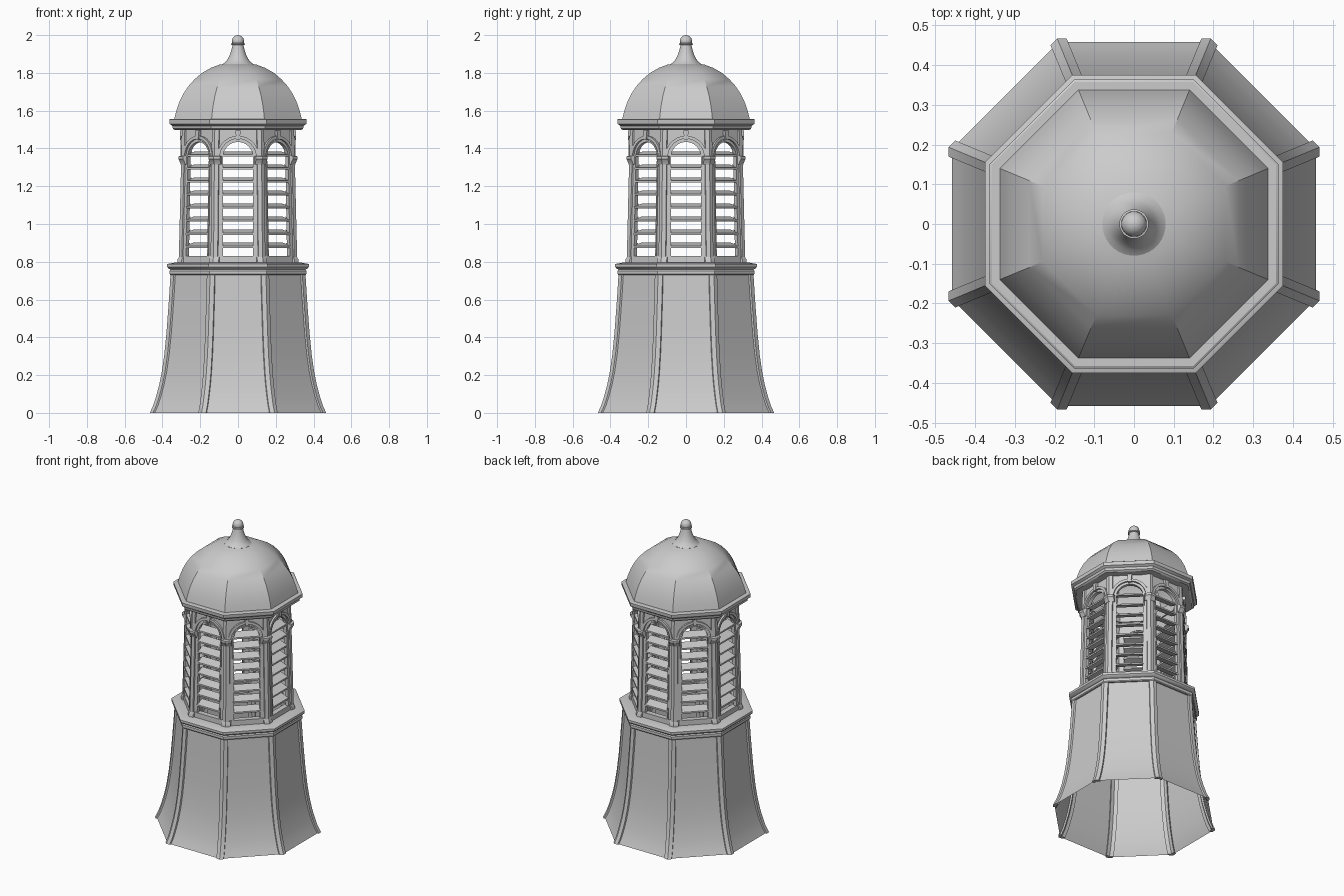
import bpy, bmesh
from math import sin, cos, tan, pi, radians

if "Cube" in bpy.data.objects:
    bpy.data.objects.remove(bpy.data.objects["Cube"])

T = tan(pi / 8)
C = cos(pi / 8)


def finish(name, bm, angle=30):
    bmesh.ops.recalc_face_normals(bm, faces=bm.faces)
    me = bpy.data.meshes.new(name)
    bm.to_mesh(me)
    bm.free()
    ob = bpy.data.objects.new(name, me)
    bpy.context.collection.objects.link(ob)
    bpy.ops.object.select_all(action='DESELECT')
    ob.select_set(True)
    bpy.context.view_layer.objects.active = ob
    bpy.ops.object.shade_smooth_by_angle(angle=radians(angle))
    return ob


def skin(bm, rings, closed=False, caps=False):
    """Join equal closed rings of points with quads."""
    vs = [[bm.verts.new(p) for p in r] for r in rings]
    n = len(vs[0])
    pairs = list(zip(vs, vs[1:])) + ([(vs[-1], vs[0])] if closed else [])
    for a, b in pairs:
        for i in range(n):
            j = (i + 1) % n
            bm.faces.new((a[i], a[j], b[j], b[i]))
    if caps:
        bm.faces.new(vs[0])
        bm.faces.new(vs[-1])


def turned(name, profile, sides=8, closed=False, caps=False):
    """Profile of (radius, z); with 8 sides the radius is measured to the flats."""
    k = 1 / C if sides == 8 else 1
    bm = bmesh.new()
    skin(bm, [[(r * k * cos(2 * pi * (i + .5) / sides), r * k * sin(2 * pi * (i + .5) / sides), z)
               for i in range(sides)] for r, z in profile], closed, caps)
    return finish(name, bm)


def corner_ribs(name, path, out, width, depth):
    """V-section strips wrapped over the eight corners along (apothem, z)."""
    bm = bmesh.new()
    for k in range(8):
        th = pi / 8 + k * pi / 4
        rings = []
        for a, z in path:
            u = (a + out) / C
            sec = [(u, 0), (u - width * T, width), (u - width * T - depth, width),
                   (u - depth, 0), (u - width * T - depth, -width), (u - width * T, -width)]
            rings.append([(r * cos(th) - t * sin(th), r * sin(th) + t * cos(th), z) for r, t in sec])
        skin(bm, rings, caps=True)
    return finish(name, bm)


def wall(z):
    return 0.307 - 0.017 * (z - 0.79) / 0.71


def on_face(k, s, d, z):
    th = k * pi / 4
    r = wall(z) + d
    return (r * cos(th) - s * sin(th), r * sin(th) + s * cos(th), z)


def strips(name, inner, outer, d0, d1):
    """Solid band between two (s, z) outlines, on all eight lantern faces."""
    bm = bmesh.new()
    for k in range(8):
        skin(bm, [[on_face(k, *q) for q in ((a[0], d0, a[1]), (a[0], d1, a[1]),
                                            (b[0], d1, b[1]), (b[0], d0, b[1]))]
                  for a, b in zip(inner, outer)], caps=True)
    return finish(name, bm)


# flared base shell with corner ribs
base = [(0.458, 0), (0.44, 0.04), (0.424, 0.09), (0.408, 0.15), (0.394, 0.22), (0.381, 0.31),
        (0.37, 0.42), (0.361, 0.54), (0.354, 0.64), (0.348, 0.74)]
turned("base_shell", base)
corner_ribs("base_ribs", base, 0.009, 0.022, 0.022)

# ledge between base and lantern
turned("base_cornice", [(0.27, 0.73), (0.358, 0.73), (0.362, 0.735), (0.362, 0.752), (0.356, 0.758),
                        (0.368, 0.764), (0.375, 0.772), (0.375, 0.787), (0.366, 0.79),
                        (0.325, 0.797), (0.27, 0.797)], closed=True)

# lantern walls with arched openings
R, SPRING, BOT, TOP = 0.085, 1.355, 0.79, 1.51
angles = [pi * i / 16 for i in range(17)]


def clamp(v):
    return max(-1, min(1, v))


def arch(r, foot=None):
    pts = [(r * cos(t), SPRING + r * sin(t)) for t in angles]
    return [(r, foot)] + pts + [(-r, foot)] if foot else pts


edge = [(1, BOT)] + [(clamp(cos(t) * 1.4143), SPRING + (TOP - SPRING) * clamp(sin(t) * 1.4143))
                     for t in angles] + [(-1, BOT)]
edge = [(f * T * wall(z), z) for f, z in edge]
strips("lantern_walls", arch(R, BOT), edge, -0.022, 0)
strips("window_sills", [(-0.1, 0.79), (0.1, 0.79)], [(-0.1, 0.83), (0.1, 0.83)], -0.03, 0.004)
strips("arch_mouldings", arch(0.096), arch(0.112), -0.005, 0.012)
strips("arch_inner_trim", arch(0.079, 0.8), arch(0.087, 0.8), -0.018, 0.004)
strips("keystones", [(-0.009, 1.445), (0.009, 1.445)], [(-0.014, 1.495), (0.014, 1.495)], -0.005, 0.017)

# corner posts, feet and capitals
corner_ribs("corner_posts", [(wall(0.79), 0.79), (wall(1.51), 1.51)], 0.007, 0.02, 0.03)
corner_ribs("post_feet", [(0.318, 0.79), (0.318, 0.81), (0.307, 0.83)], 0.003, 0.028, 0.025)
corner_ribs("post_capitals", [(0.294, 1.315), (0.304, 1.34), (0.307, 1.343), (0.307, 1.357),
                              (0.3, 1.36)], 0.009, 0.032, 0.03)

# sloping louvre slats
bm = bmesh.new()
for k in range(8):
    for i in range(8):
        z = 0.887 + 0.069 * i
        w = 0.083
        sec = [(0.006, z - 0.013), (0.006, z - 0.003), (-0.05, z + 0.014), (-0.05, z + 0.004)]
        skin(bm, [[on_face(k, s, d, h) for d, h in sec] for s in (-w, w)], caps=True)
finish("louvre_slats", bm)

# eave, dome and finial
turned("eave", [(0.26, 1.497), (0.335, 1.497), (0.345, 1.505), (0.348, 1.52), (0.362, 1.53),
                (0.364, 1.552), (0.358, 1.556), (0.26, 1.556)], closed=True)
turned("dome", [(0.338, 1.554), (0.328, 1.595), (0.313, 1.64), (0.292, 1.685), (0.264, 1.728),
                (0.23, 1.766), (0.19, 1.8), (0.145, 1.826), (0.1, 1.843), (0.05, 1.852)], caps=False)
turned("finial_spire", [(0.08, 1.838), (0.08, 1.848), (0.066, 1.858), (0.053, 1.876), (0.042, 1.9),
                        (0.034, 1.925), (0.029, 1.947), (0.037, 1.95), (0.037, 1.956),
                        (0.022, 1.959), (0.018, 1.965)], sides=32, caps=True)
bm = bmesh.new()
bmesh.ops.create_uvsphere(bm, u_segments=24, v_segments=14, radius=0.032)
bmesh.ops.translate(bm, verts=bm.verts, vec=(0, 0, 1.968))
finish("finial_ball", bm)
